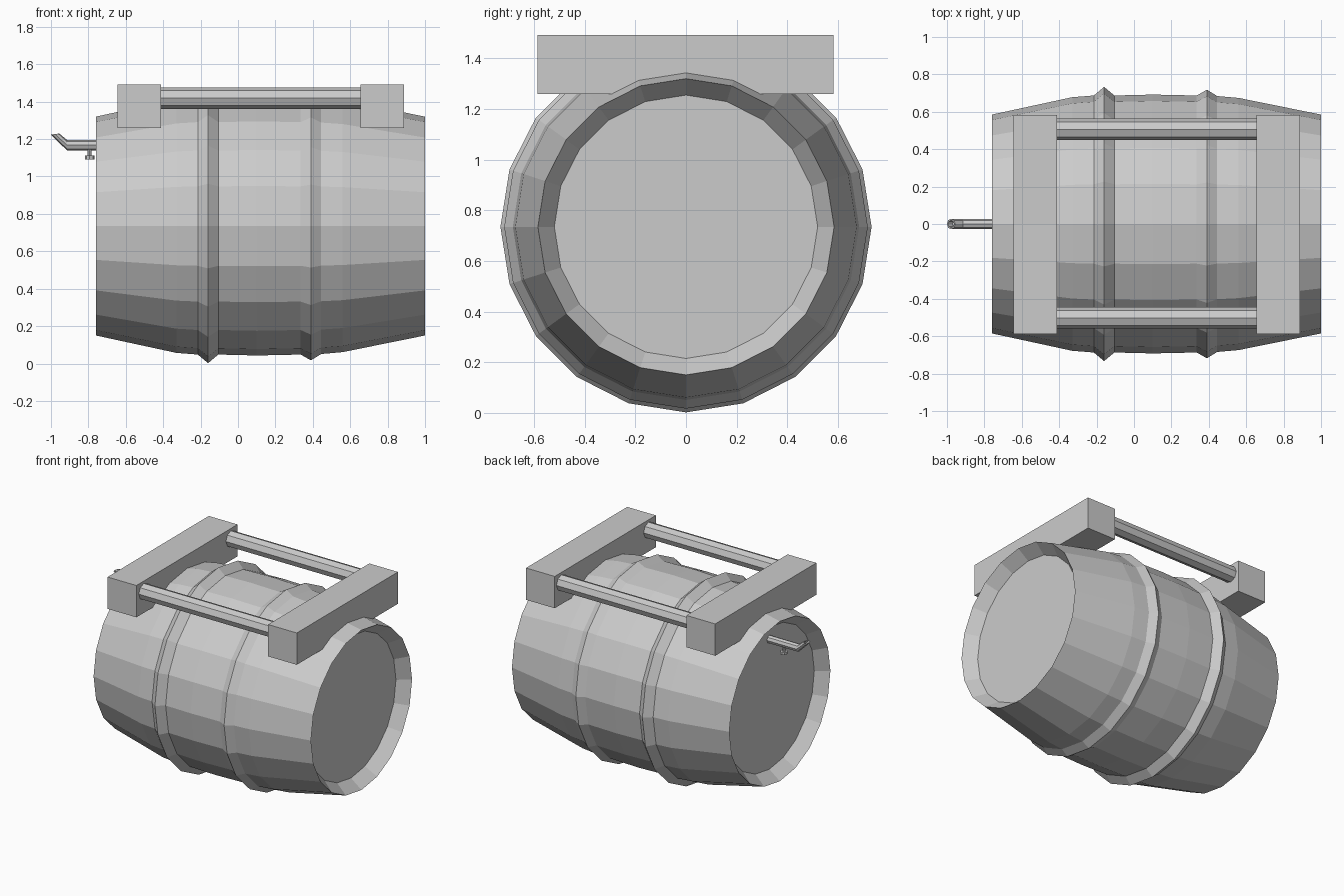
import bpy, bmesh
from math import cos, sin, pi
from mathutils import Vector

if "Cube" in bpy.data.objects:
    bpy.data.objects.remove(bpy.data.objects["Cube"])

CZ = 0.735  # height of the barrel axis


def make(name, bm):
    bmesh.ops.recalc_face_normals(bm, faces=bm.faces)
    me = bpy.data.meshes.new(name)
    bm.to_mesh(me)
    bm.free()
    ob = bpy.data.objects.new(name, me)
    bpy.context.collection.objects.link(ob)
    return ob


def loft(name, rings):
    """Skin a list of equal-length point rings and cap both ends."""
    bm = bmesh.new()
    vs = [[bm.verts.new(p) for p in r] for r in rings]
    n = len(vs[0])
    for a, b in zip(vs, vs[1:]):
        for i in range(n):
            j = (i + 1) % n
            bm.faces.new((a[i], a[j], b[j], b[i]))
    bm.faces.new(vs[0])
    bm.faces.new(vs[-1])
    return make(name, bm)


def ring(center, r, u, v, n):
    c, u, v = Vector(center), Vector(u), Vector(v)
    return [c + r * (cos(2 * pi * i / n) * u + sin(2 * pi * i / n) * v) for i in range(n)]


def turned(name, profile, origin, axis, n):
    """Lathe (distance, radius) pairs around the x or z axis."""
    o = Vector(origin)
    d, u, v = {'X': ((1, 0, 0), (0, 1, 0), (0, 0, 1)),
               'Z': ((0, 0, 1), (1, 0, 0), (0, 1, 0))}[axis]
    return loft(name, [ring(o + Vector(d) * t, r, u, v, n) for t, r in profile])


def box(name, lo, hi):
    bm = bmesh.new()
    bmesh.ops.create_cube(bm, size=1)
    for w in bm.verts:
        w.co = [lo[k] if w.co[k] < 0 else hi[k] for k in range(3)]
    return make(name, bm)


# Barrel with recessed heads and two raised hoops
turned("barrel", [
    (-0.675, 0.52), (-0.76, 0.585), (-0.33, 0.678), (-0.215, 0.687),
    (-0.16, 0.733), (-0.105, 0.687), (0.10, 0.692), (0.335, 0.687),
    (0.39, 0.718), (0.445, 0.684), (0.56, 0.674), (1.0, 0.585), (0.915, 0.52)],
    (0, 0, CZ), 'X', 20)

# Saddle blocks across the top
for tag, x0, x1 in (("left", -0.645, -0.412), ("right", 0.655, 0.887)):
    box("saddle_block_" + tag, (x0, -0.587, 1.26), (x1, 0.583, 1.493))

# Carrying rods between the blocks
for tag, y in (("front", -0.502), ("back", 0.506)):
    turned("rod_" + tag, [(-0.43, 0.057), (0.67, 0.057)], (0, y, 1.419), 'X', 8)

# Bent tap pipe with a hollow mouth
Y, Z = (0, 1, 0), (0, 0, 1)
tip = Vector((0.8, 0, 0.1))
loft("tap_pipe", [
    ring((-0.67, 0, 1.168), 0.028, Y, Z, 8),
    ring((-0.915, 0, 1.168), 0.028, Y, Z, 8),
    ring((-0.978, 0, 1.227), 0.028, Y, tip, 8),
    ring((-0.978, 0, 1.227), 0.020, Y, tip, 8),
    ring((-0.955, 0, 1.205), 0.020, Y, tip, 8)])

# Tap valve stem and knob
turned("tap_knob", [(1.092, 0.025), (1.112, 0.025), (1.112, 0.011), (1.15, 0.011)],
       (-0.793, 0, 0), 'Z', 8)
